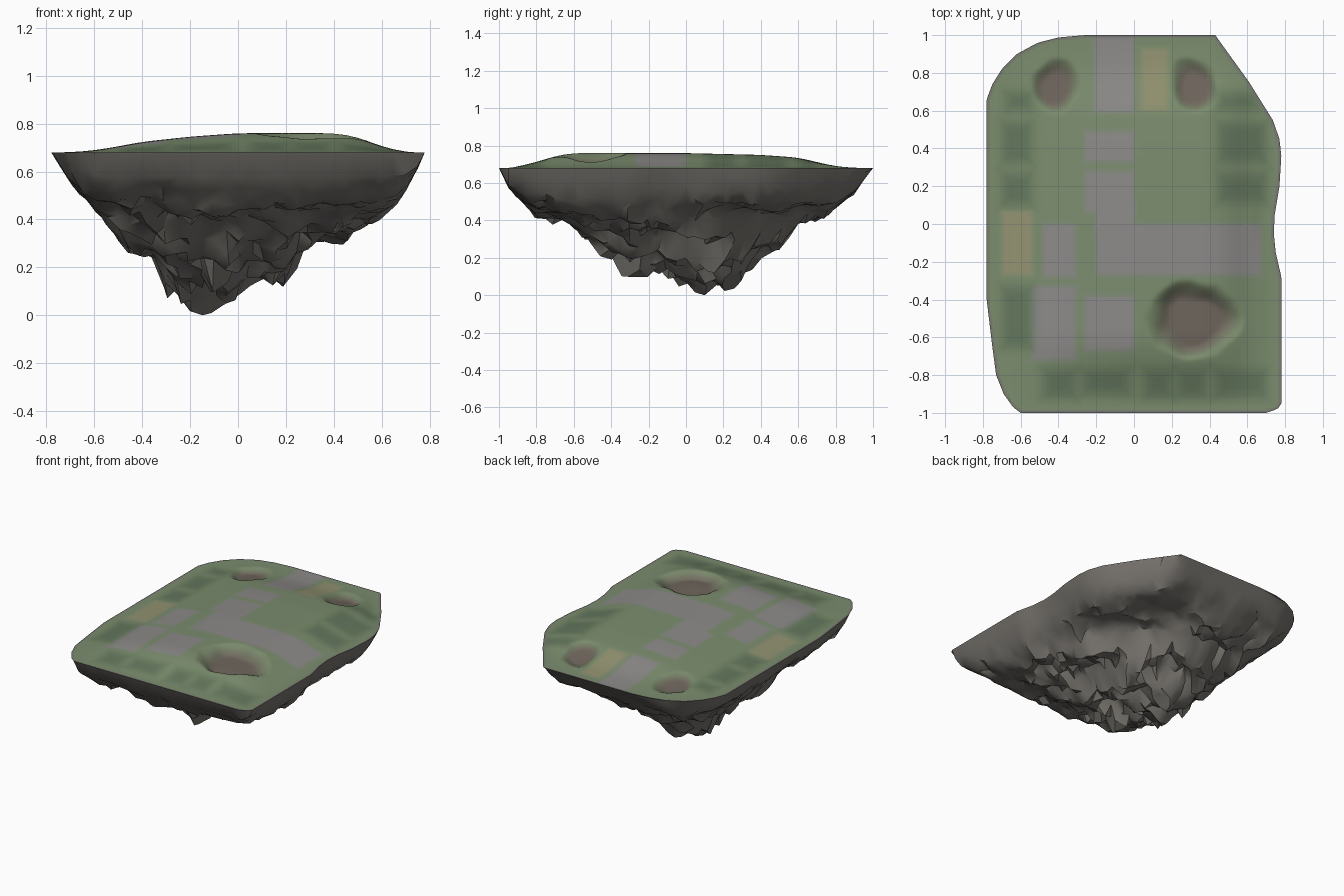
import bpy, bmesh, random
from mathutils import Vector, noise
from mathutils.geometry import intersect_point_line

if "Cube" in bpy.data.objects:
    bpy.data.objects.remove(bpy.data.objects["Cube"])

random.seed(4)
RIM = 0.68

# plan outline as (y, x) for the left and right edges
LEFT = [(-1, -.6), (-.97, -.64), (-.9, -.69), (-.8, -.73), (-.65, -.75), (-.4, -.78), (.66, -.78),
        (.74, -.75), (.82, -.70), (.9, -.62), (.96, -.51), (.99, -.39), (1, -.26)]
RIGHT = [(-1, .7), (-.98, .76), (-.95, .78), (-.28, .78), (-.15, .75), (-.05, .74), (.05, .745),
         (.2, .77), (.36, .78), (.45, .77), (.55, .735), (.75, .61), (1, .43)]
# top height profiles (0..1) along x and y
TOP_X = [(-.78, 0), (-.65, .04), (-.55, .2), (-.4, .55), (-.2, .82), (0, 1), (.4, 1), (.5, .8), (.6, .3), (.7, .03), (.78, 0)]
TOP_Y = [(-1, 0), (-.92, .05), (-.8, .4), (-.7, .8), (-.6, 1), (0, 1), (.4, .88), (.6, .7), (.7, .4), (.8, .12), (.9, .02), (1, 0)]
# lowest rock height along x and y
ROCK_X = [(-.78, .68), (-.7, .55), (-.55, .39), (-.46, .26), (-.33, .21), (-.29, .07), (-.2, 0), (-.06, .03), (0, .09),
          (.1, .14), (.19, .13), (.28, .28), (.43, .29), (.5, .35), (.6, .38), (.69, .47), (.78, .68)]
ROCK_Y = [(-1, .68), (-.95, .57), (-.8, .42), (-.65, .39), (-.55, .31), (-.4, .16), (-.3, .1), (-.1, .1), (.1, .03),
          (.26, 0), (.34, .14), (.42, .24), (.5, .25), (.58, .39), (.75, .42), (.9, .55), (1, .68)]
ROCK_EDGE = [(0, 0), (.03, .07), (.1, .19), (.2, .28), (.3, .43), (.5, .75), (2, .75)]

# colours and ground patches (x0, x1, y0, y1)
GRASS, DARK, STONE = (.2, .27, .155), (.125, .185, .108), (.265, .255, .25)
SAND, DIRT, ROCK = (.29, .295, .17), (.155, .13, .105), (.19, .178, .16)
PATCHES = [
    (STONE, [(-.21, 0, .59, 1.1), (-.26, 0, .33, .49), (-.26, 0, .06, .28), (-.2, 0, -.05, .1), (-.2, .67, -.27, 0),
             (-.48, -.31, -.28, 0), (-.54, -.31, -.72, -.33), (-.26, 0, -.67, -.38)]),
    (SAND, [(.04, .18, .6, .93), (-.7, -.54, -.27, .07)]),
    (DARK, [(-.7, -.54, .32, .54), (-.7, -.54, .1, .27), (-.7, -.54, -.66, -.33), (-.68, -.54, .6, .7),
            (.44, .7, .32, .54), (.44, .7, .11, .27), (.44, .66, .6, .7), (-.48, -.31, -.92, -.77),
            (-.27, -.03, -.9, -.77), (.06, .2, -.92, -.77), (.23, .38, -.92, -.77), (.43, .7, -.92, -.77)])]
# craters: centre x, y, radius x, y, depth
CRATERS = [(.32, -.51, .24, .2, .06), (-.41, .73, .12, .14, .03), (.32, .74, .12, .14, .03)]


def lerp(table, t):
    for (a, u), (b, v) in zip(table, table[1:]):
        if t <= b:
            return u + (v - u) * max(0, t - a) / (b - a)
    return table[-1][1]


def soft(table, t, w=.04):
    return sum(lerp(table, t + k * w) for k in (-1, 0, 1)) / 3


def smooth(t):
    t = min(1, max(0, t))
    return t * t * (3 - 2 * t)


RING = [Vector((x, y, 0)) for y, x in LEFT] + [Vector((x, y, 0)) for y, x in reversed(RIGHT)]


def edge_distance(x, y):
    p, best = Vector((x, y, 0)), 9
    for a, b in zip(RING, RING[1:] + RING[:1]):
        q, t = intersect_point_line(p, a, b)
        best = min(best, (p - a.lerp(b, min(1, max(0, t)))).length)
    return best


def crater_weight(c, x, y):
    r = (((x - c[0]) / c[2]) ** 2 + ((y - c[1]) / c[3]) ** 2) ** .5
    r += .2 * noise.noise(Vector((x * 7, y * 7, 2)))
    return smooth((1.1 - r) / .55)


def top_z(x, y):
    z = RIM + .08 * soft(TOP_X, x) * soft(TOP_Y, y) * smooth(edge_distance(x, y) / .12)
    return z - sum(c[4] * crater_weight(c, x, y) for c in CRATERS)


def rock_z(x, y):
    d = edge_distance(x, y)
    if d < .002:
        return RIM
    a, b = max(.01, RIM - lerp(ROCK_X, x)), max(.01, RIM - lerp(ROCK_Y, y))
    depth = (a ** -2 + b ** -2 - RIM ** -2) ** -.5
    depth = min(depth, lerp(ROCK_EDGE, d))
    # shallow shelf under the back right corner
    shelf = smooth((x + y - .5) / .2) * smooth(min(x, y) / .2)
    depth += (min(depth, .19) - depth) * .7 * shelf
    # clefts and crags
    n = .07 - .3 * abs(noise.noise(Vector((x * 4, y * 4, .3)))) - .2 * abs(noise.noise(Vector((x * 9, y * 9, 4))))
    n += .12 * noise.noise(Vector((x * 15, y * 15, 8)))
    return max(0, RIM - depth * (1 + n * smooth(d / .15)))


def ground_colour(x, y):
    col = Vector(GRASS)
    for tint, rects in PATCHES:
        w = .11 if tint == DARK else .05
        for x0, x1, y0, y1 in rects:
            inside = min(x - x0, x1 - x, y - y0, y1 - y)
            col = col.lerp(Vector(tint), smooth(inside / w + .5))
    for c in CRATERS:
        col = col.lerp(Vector(DIRT), crater_weight(c, x, y))
    return col.lerp(Vector((.18, .175, .165)), smooth((.022 - edge_distance(x, y)) / .02))


def clamped_sheet(name, step, height, jitter=0, triangles=False):
    """Square grid squeezed to the island outline, lifted by a height function."""
    bm = bmesh.new()
    ny, nx = round(2 / step), round(1.6 / step)
    rows = []
    for j in range(ny + 1):
        y = -1 + 2 * j / ny
        lo, hi = lerp(LEFT, y), lerp(RIGHT, y)
        row = []
        for i in range(nx + 1):
            x = min(hi, max(lo, -.8 + 1.6 * i / nx))
            px, py = x, y
            if jitter and edge_distance(x, y) > step * 1.2:
                px += random.uniform(-jitter, jitter)
                py += random.uniform(-jitter, jitter)
            row.append(bm.verts.new((px, py, height(px, py))))
        rows.append(row)
    for r, s in zip(rows, rows[1:]):
        for i in range(nx):
            bm.faces.new((r[i], r[i + 1], s[i + 1], s[i]))
    bmesh.ops.remove_doubles(bm, verts=bm.verts, dist=.0005)
    if triangles:
        min(bm.verts, key=lambda v: v.co.z).co.z = 0
        bmesh.ops.triangulate(bm, faces=bm.faces)
        bmesh.ops.reverse_faces(bm, faces=bm.faces)
    mesh = bpy.data.meshes.new(name)
    bm.to_mesh(mesh)
    bm.free()
    ob = bpy.data.objects.new(name, mesh)
    bpy.context.collection.objects.link(ob)
    return ob


def material(name, col):
    m = bpy.data.materials.new(name)
    m.diffuse_color = (*col, 1)
    m.use_nodes = True
    m.node_tree.nodes["Principled BSDF"].inputs["Base Color"].default_value = m.diffuse_color
    return m


def shade(ob, angle):
    bpy.ops.object.select_all(action='DESELECT')
    ob.select_set(True)
    bpy.context.view_layer.objects.active = ob
    bpy.ops.object.shade_smooth_by_angle(angle=angle)


# grassy top with blended ground tints
top = clamped_sheet("island_top", .0125, top_z)
tints = {}
for f in top.data.polygons:
    key = tuple(round(c * 120) for c in ground_colour(f.center.x, f.center.y))
    if key not in tints:
        tints[key] = len(tints)
        top.data.materials.append(material("ground_tint", [k / 120 for k in key]))
    f.material_index = tints[key]
shade(top, 1.2)

# craggy rock underside
rock = clamped_sheet("island_rock", .05, rock_z, jitter=.014, triangles=True)
rock.data.materials.append(material("rock", ROCK))
shade(rock, .6)
